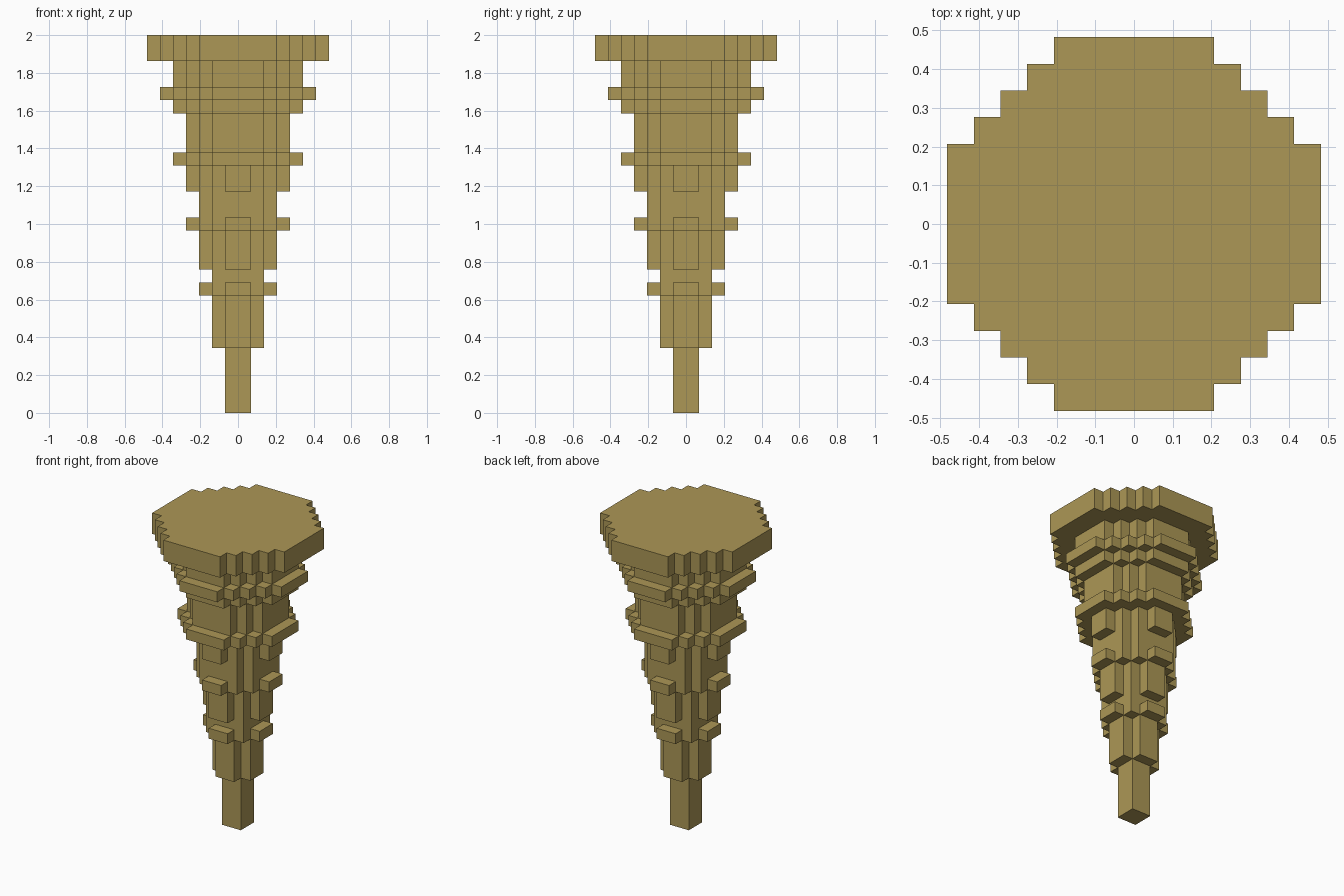
import bpy, bmesh

cube = bpy.data.objects.get("Cube")
if cube:
    bpy.data.objects.remove(cube, do_unlink=True)

UNIT = 2 / 29  # one block

mat = bpy.data.materials.new("ochre_stone")
mat.use_nodes = True
OCHRE = (0.413, 0.309, 0.093, 1)
mat.diffuse_color = OCHRE
mat.node_tree.nodes["Principled BSDF"].inputs["Base Color"].default_value = OCHRE

# Stacked tiers: name, bottom, top, reach from the axis, half width of the flat side
TIERS = [
    ("bottom_stem", 0, 5, 1, 1),
    ("lower_shaft", 5, 9, 2, 1),
    ("lower_ring", 9, 10, 3, 1),
    ("lower_neck", 10, 11, 2, 2),
    ("middle_shaft", 11, 14, 3, 1),
    ("middle_ring", 14, 15, 4, 1),
    ("middle_neck", 15, 17, 3, 2),
    ("bracket_tier", 17, 19, 4, 1),
    ("upper_ring", 19, 20, 5, 2),
    ("upper_shaft", 20, 23, 4, 2),
    ("collar_base", 23, 24, 5, 2),
    ("collar_ring", 24, 25, 6, 2),
    ("collar_neck", 25, 27, 5, 2),
    ("top_plate", 27, 29, 7, 3),
]


def footprint(reach, flat):
    """Cells of a square with stair-stepped diagonal corners."""
    cells = set()
    for k in range(reach - flat + 1):
        for x in range(k - reach, reach - k):
            for y in range(-flat - k, flat + k):
                cells.add((x, y))
    return cells


def build_tier(name, z0, z1, cells, below, above):
    bm = bmesh.new()

    def quad(*corners):
        bm.faces.new([bm.verts.new([c * UNIT for c in p]) for p in corners])

    for x, y in sorted(cells):
        a, b, c, d = (x, y), (x + 1, y), (x + 1, y + 1), (x, y + 1)
        # side walls on the outline
        for p, q, step in ((a, b, (0, -1)), (b, c, (1, 0)),
                           (c, d, (0, 1)), (d, a, (-1, 0))):
            if (x + step[0], y + step[1]) not in cells:
                quad((*p, z0), (*q, z0), (*q, z1), (*p, z1))
        # ledges left open by the neighbouring tiers
        if (x, y) not in above:
            quad(*[(*p, z1) for p in (a, b, c, d)])
        if (x, y) not in below:
            quad(*[(*p, z0) for p in (d, c, b, a)])

    bmesh.ops.remove_doubles(bm, verts=bm.verts, dist=UNIT / 100)
    bmesh.ops.dissolve_limit(bm, angle_limit=0.01, verts=bm.verts, edges=bm.edges)
    mesh = bpy.data.meshes.new(name)
    bm.to_mesh(mesh)
    bm.free()
    mesh.materials.append(mat)
    bpy.context.collection.objects.link(bpy.data.objects.new(name, mesh))


plans = [set()] + [footprint(t[3], t[4]) for t in TIERS] + [set()]
for i, (name, z0, z1, _, _) in enumerate(TIERS):
    build_tier(name, z0, z1, plans[i + 1], plans[i], plans[i + 2])
